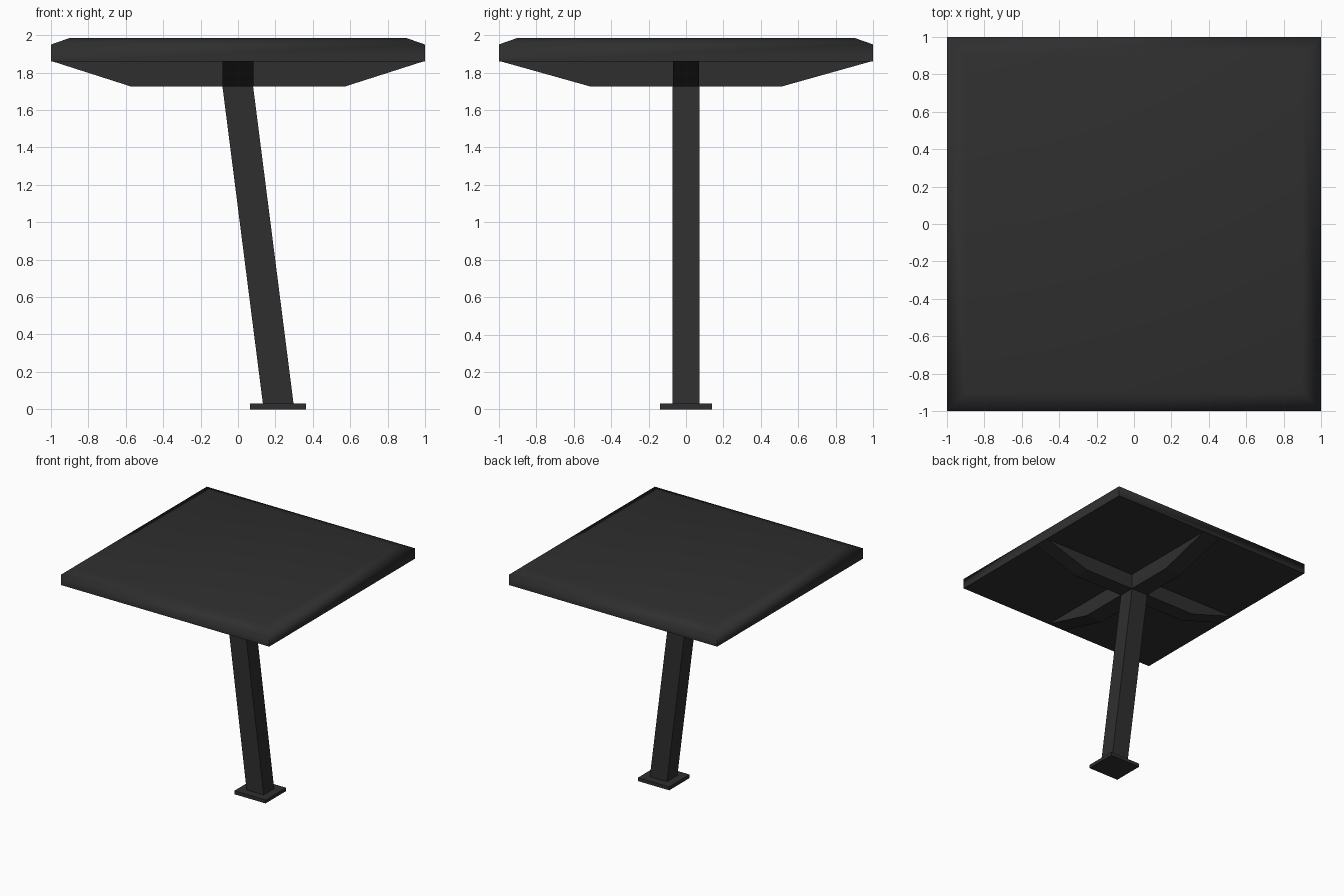
import bpy, math

if "Cube" in bpy.data.objects:
    bpy.data.objects.remove(bpy.data.objects["Cube"])

mat = bpy.data.materials.new("charcoal grey")
mat.diffuse_color = (0.028, 0.028, 0.028, 1)
mat.use_nodes = True
mat.node_tree.nodes["Principled BSDF"].inputs["Base Color"].default_value = mat.diffuse_color


def make(name, verts, faces):
    me = bpy.data.meshes.new(name)
    me.from_pydata(verts, [], faces)
    me.materials.append(mat)
    ob = bpy.data.objects.new(name, me)
    bpy.context.collection.objects.link(ob)
    return ob


def loft(name, rings):
    """Stack of rectangles (cx, half_x, half_y, z), bottom to top, capped."""
    verts = []
    for cx, hx, hy, z in rings:
        verts += [(cx + sx * hx, sy * hy, z)
                  for sx, sy in ((-1, -1), (1, -1), (1, 1), (-1, 1))]
    faces = [(3, 2, 1, 0)]
    for r in range(len(rings) - 1):
        a = r * 4
        for i in range(4):
            j = (i + 1) % 4
            faces.append((a + i, a + j, a + 4 + j, a + 4 + i))
    n = len(verts)
    faces.append((n - 4, n - 3, n - 2, n - 1))
    return make(name, verts, faces)


# Square canopy slab with a shallow chamfer, softly shaded on top
canopy = loft("canopy", [(0, 1, 1, 1.86), (0, 1, 1, 1.95), (0, 0.9, 0.9, 1.985)])
bpy.context.view_layer.objects.active = canopy
canopy.select_set(True)
bpy.ops.object.shade_smooth_by_angle(angle=math.radians(75))
canopy.select_set(False)

# Crossed support beams under the canopy, tapering to the canopy edges
loft("side_to_side_beam", [(0, 0.57, 0.07, 1.725), (0, 0.995, 0.07, 1.861)])
loft("front_to_back_beam", [(0, 0.082, 0.51, 1.725), (0, 0.082, 0.995, 1.861)])

# Leaning post and base plate
loft("post", [(0.215, 0.082, 0.072, 0.03), (-0.001, 0.082, 0.072, 1.725)])
loft("base_plate", [(0.213, 0.15, 0.14, 0.0), (0.213, 0.15, 0.14, 0.03)])
